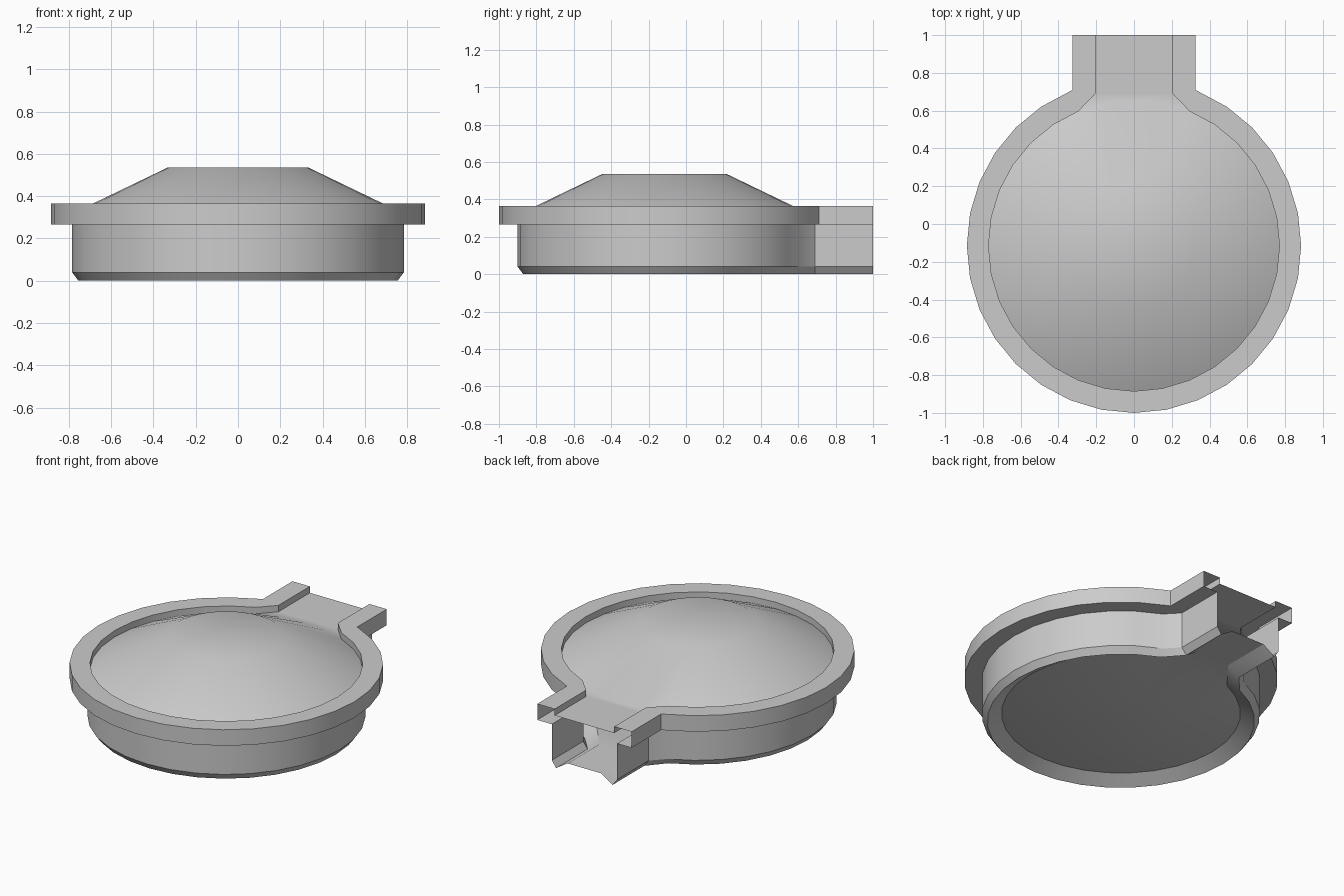
import bpy
import bmesh
from math import cos, sin, radians

if "Cube" in bpy.data.objects:
    bpy.data.objects.remove(bpy.data.objects["Cube"])

CENTRE_Y = -0.115
SIDES = 32
STEP = 360 / SIDES
NECK_END = 1.0

grey = bpy.data.materials.new("plain_grey")
grey.use_nodes = True
colour = (0.6, 0.6, 0.6, 1)
grey.diffuse_color = colour
grey.node_tree.nodes["Principled BSDF"].inputs["Base Color"].default_value = colour


def on_circle(r, z, k):
    """Point on the round part, k steps anticlockwise from the +x axis."""
    a = radians(k * STEP)
    return (r * cos(a), CENTRE_Y + r * sin(a), z)


def keyhole(bm, r, neck, z, join=0.69):
    """Open outline: left neck end, round bowl, right neck end."""
    arc = [on_circle(r, z, k) for k in range(10, 39)]
    points = [(-neck, NECK_END, z), (-neck, join, z)] + arc
    points += [(neck, join, z), (neck, NECK_END, z)]
    return [bm.verts.new(p) for p in points]


def bridge(bm, a, b):
    for i in range(len(a) - 1):
        bm.faces.new((a[i], a[i + 1], b[i + 1], b[i]))


def bulge(bm, edge, r, z, inner_r, inner_z):
    """Fill an outline with a flat neck and a truncated cone."""
    arc = edge[2:-2]
    mouth = [bm.verts.new(on_circle(r, z, k)) for k in range(7, 10)]
    ring = arc + mouth
    bm.faces.new([edge[-1], edge[0], edge[1], arc[0]] + mouth[::-1]
                 + [arc[-1], edge[-2]])
    inner = [bm.verts.new(on_circle(inner_r, inner_z, k)) for k in range(10, 42)]
    bridge(bm, ring + ring[:1], inner + inner[:1])
    bm.faces.new(inner)


def finish(bm, name):
    bmesh.ops.recalc_face_normals(bm, faces=bm.faces)
    mesh = bpy.data.meshes.new(name)
    bm.to_mesh(mesh)
    bm.free()
    mesh.materials.append(grey)
    ob = bpy.data.objects.new(name, mesh)
    bpy.context.collection.objects.link(ob)
    bpy.ops.object.select_all(action="DESELECT")
    ob.select_set(True)
    bpy.context.view_layer.objects.active = ob
    bpy.ops.object.shade_smooth_by_angle(angle=radians(30))
    return ob


# Lower pan: wall, chamfered foot and shallow floor
bm = bmesh.new()
rows = [keyhole(bm, *row) for row in (
    (0.785, 0.225, 0.265), (0.785, 0.225, 0.04),
    (0.755, 0.195, 0.0), (0.675, 0.115, 0.05))]
for a, b in zip(rows, rows[1:]):
    bridge(bm, a, b)
bulge(bm, rows[-1], 0.675, 0.05, 0.33, 0.0)
finish(bm, "lower_pan")

# Rim: hollow channel, open at the neck end
bm = bmesh.new()
rows = [keyhole(bm, *row) for row in (
    (0.785, 0.225, 0.265), (0.885, 0.325, 0.265, 0.71),
    (0.885, 0.325, 0.365, 0.71), (0.77, 0.205, 0.365),
    (0.77, 0.205, 0.325))]
for a, b in zip(rows, rows[1:]):
    bridge(bm, a, b)
finish(bm, "rim")

# Lid: raised flat-topped dome with a flat neck cover
bm = bmesh.new()
edge = keyhole(bm, 0.77, 0.205, 0.325)
bulge(bm, edge, 0.77, 0.325, 0.33, 0.537)
lid = finish(bm, "domed_lid")
if lid.data.polygons[-1].normal.z < 0:
    lid.data.flip_normals()
